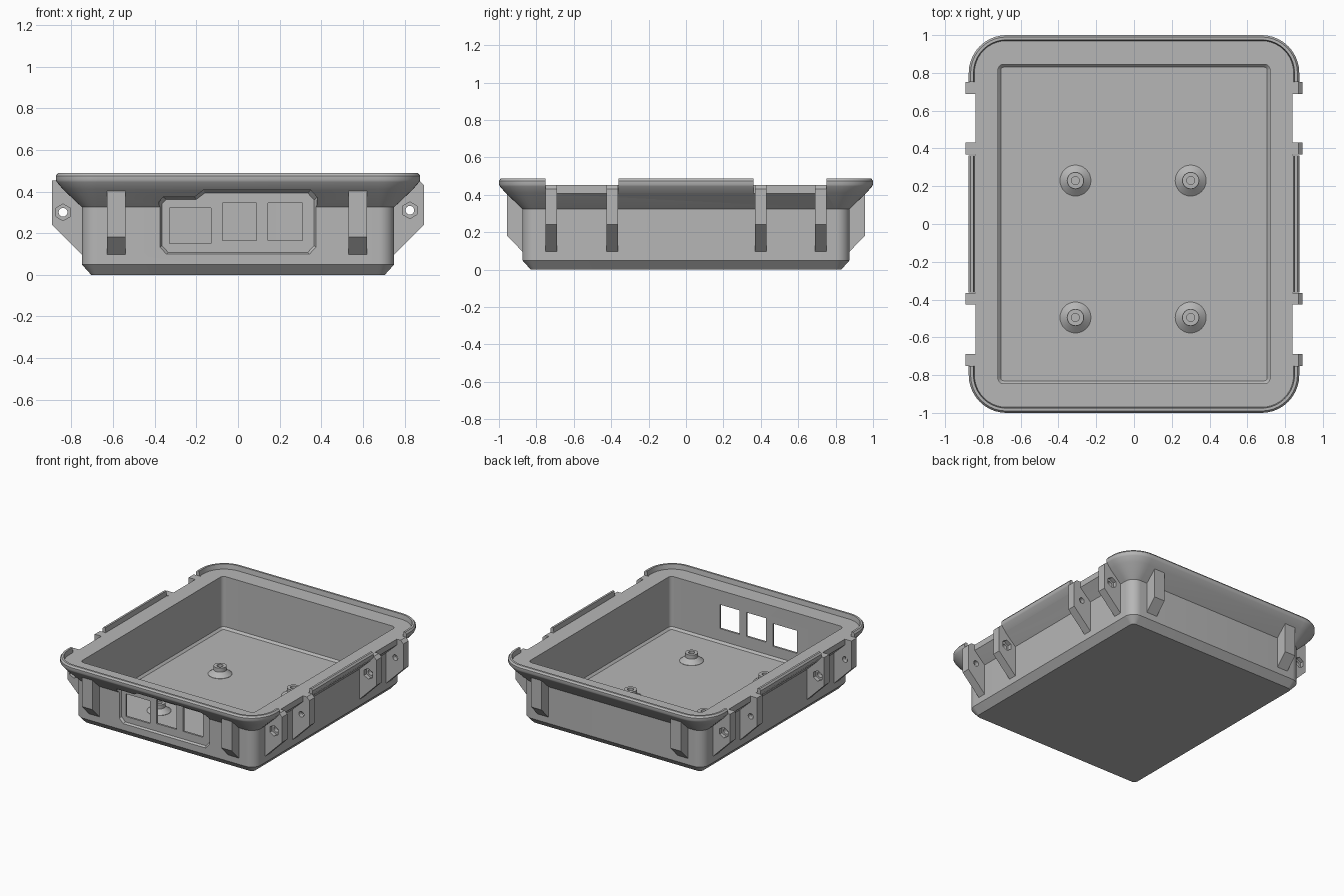
import bpy, bmesh, math
from mathutils import Matrix, Vector

if "Cube" in bpy.data.objects:
    bpy.data.objects.remove(bpy.data.objects["Cube"], do_unlink=True)

grey = bpy.data.materials.new("plain grey")
grey.use_nodes = True
grey.diffuse_color = (0.47, 0.47, 0.47, 1)
grey.node_tree.nodes["Principled BSDF"].inputs["Base Color"].default_value = grey.diffuse_color


def loft(name, rings):
    """Closed solid skinned through matching rings of points."""
    bm = bmesh.new()
    loops = [[bm.verts.new(p) for p in ring] for ring in rings]
    for a, b in zip(loops, loops[1:]):
        for i in range(len(a)):
            j = (i + 1) % len(a)
            bm.faces.new((a[i], a[j], b[j], b[i]))
    bm.faces.new(loops[0])
    bm.faces.new(loops[-1])
    bmesh.ops.recalc_face_normals(bm, faces=bm.faces)
    mesh = bpy.data.meshes.new(name)
    bm.to_mesh(mesh)
    bm.free()
    mesh.materials.append(grey)
    ob = bpy.data.objects.new(name, mesh)
    bpy.context.collection.objects.link(ob)
    return ob


def box(name, x0, x1, y0, y1, z0, z1):
    ring = [(x0, y0), (x1, y0), (x1, y1), (x0, y1)]
    return loft(name, [[(x, y, z) for x, y in ring] for z in (z0, z1)])


def rod(name, x, z, r, y0, y1, sides):
    """Round or hexagonal bar along y."""
    angles = [math.tau * i / sides + math.pi / 2 for i in range(sides)]
    return loft(name, [[(x + r * math.cos(a), y, z + r * math.sin(a)) for a in angles]
                       for y in (y0, y1)])


def cut(ob, cutters):
    """Subtract each cutter, then remove it."""
    bpy.context.view_layer.objects.active = ob
    for c in cutters:
        c.hide_render = True
        mod = ob.modifiers.new("cut", 'BOOLEAN')
        mod.operation = 'DIFFERENCE'
        mod.solver = 'EXACT'
        mod.object = c
        bpy.ops.object.modifier_apply(modifier=mod.name)
        bpy.data.objects.remove(c, do_unlink=True)


def smooth(ob):
    bpy.ops.object.select_all(action='DESELECT')
    ob.select_set(True)
    bpy.context.view_layer.objects.active = ob
    bpy.ops.object.shade_smooth_by_angle(angle=math.radians(30))


def rounded(hx, hy, r, z, steps=10):
    pts = []
    for k, (sx, sy) in enumerate([(1, 1), (-1, 1), (-1, -1), (1, -1)]):
        for i in range(steps + 1):
            a = math.pi / 2 * (k + i / steps)
            pts.append((sx * (hx - r) + r * math.cos(a), sy * (hy - r) + r * math.sin(a), z))
    return pts


# Tray shell: outer wall, flare, lip, flange, cavity and floor
HX, HY = 0.75, 0.875
tray = loft("tray_shell", [rounded(HX + d, HY + d, r, z) for d, r, z in [
    (-0.045, 0.03, 0), (0, 0.075, 0.05), (0, 0.075, 0.325),
    (0.09, 0.165, 0.41), (0.12, 0.195, 0.445), (0.125, 0.2, 0.455),
    (0.125, 0.2, 0.475), (0.115, 0.19, 0.488), (0.1, 0.175, 0.488),
    (0.095, 0.17, 0.452), (-0.03, 0.03, 0.452), (-0.03, 0.03, 0.075),
    (-0.045, 0.015, 0.06)]])

cutters = []
# Notches in the lip beside the side lugs
for s in (-1, 1):
    for t in (-1, 1):
        xs = sorted((s * 0.838, s * 1.1))
        ys = sorted((t * 0.362, t * 0.752))
        cutters.append(box("lip_notch", *xs, *ys, 0.3, 0.6))

# Connector recess with a lower upper-left part and chamfered edge
outline = [(-0.335, 0.108), (0.335, 0.108), (0.365, 0.14), (0.365, 0.36), (0.335, 0.392),
           (-0.16, 0.392), (-0.2, 0.362), (-0.345, 0.362), (-0.365, 0.34), (-0.365, 0.14)]
centre = Vector((0, 0.25))


def recess_ring(grow, y):
    ring = []
    for p in outline:
        d = Vector(p) - centre
        ring.append((d.x * (1 + grow / 0.37), y, centre.y + d.y * (1 + grow / 0.14)))
    return ring


cutters.append(loft("recess", [recess_ring(0, -0.86), recess_ring(0.015, -0.885),
                               recess_ring(0.015, -1.1)]))
# Port windows
for x0, x1, z0, z1 in [(-0.33, -0.13, 0.15, 0.32), (-0.075, 0.09, 0.165, 0.345),
                       (0.145, 0.31, 0.165, 0.345)]:
    cutters.append(box("port", x0, x1, -1.1, -0.8, z0, z1))
cut(tray, cutters)
smooth(tray)

# Front and back ribs under the flare
for side, s in (("front", -1), ("back", 1)):
    for x in (-0.585, 0.575):
        prof = [(0.862, 0.097), (0.875, 0.097), (0.957, 0.182), (0.957, 0.415), (0.862, 0.415)]
        loft(side + "_rib", [[(x + dx, s * y, z) for y, z in prof] for dx in (-0.044, 0.044)])

# Side lugs with a bolt hole and a hexagonal nut pocket
for side, s in (("left", 1), ("right", -1)):
    tip = [(0.87, 0.452), (0.893, 0.43)] if s == 1 else [(0.88, 0.452), (0.893, 0.452)]
    prof = [(0.737, 0.097), (0.75, 0.097), (0.893, 0.24)] + tip[::-1] + [(0.737, 0.452)]
    hx, hz = (0.825, 0.31) if s == 1 else (-0.84, 0.3)
    for y, face in ((-0.72, -1), (-0.395, 1), (0.4, -1), (0.72, 1)):
        lug = loft(side + "_lug", [[(s * x, y + dy, z) for x, z in prof]
                                   for dy in (-0.031, 0.031)])
        pocket = sorted((y + face * 0.003, y + face * 0.06))
        cut(lug, [rod("bolt_hole", hx, hz, 0.021, y - 0.1, y + 0.1, 24),
                  rod("nut_pocket", hx, hz, 0.04, *pocket, 6)])
        smooth(lug)

# Standoffs on the floor: cone foot, short post and blind hole
for x in (-0.31, 0.3):
    for y in (0.23, -0.495):
        rings = []
        for r, z in [(0.082, 0.055), (0.082, 0.062), (0.044, 0.092), (0.044, 0.122),
                     (0.021, 0.122), (0.021, 0.07)]:
            rings.append([(x + r * math.cos(math.tau * i / 32),
                           y + r * math.sin(math.tau * i / 32), z) for i in range(32)])
        smooth(loft("standoff", rings))
